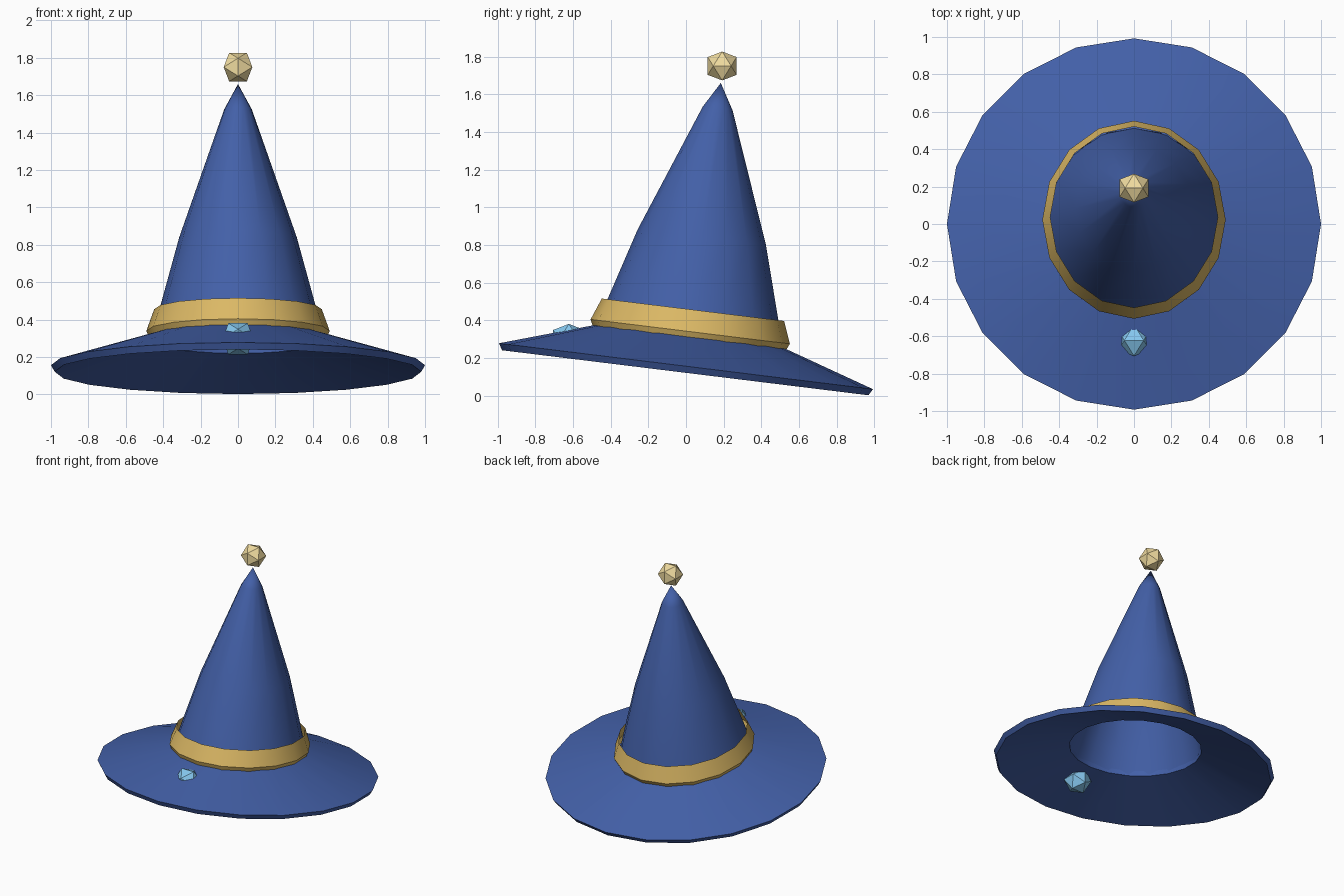
import bpy, bmesh, math

if "Cube" in bpy.data.objects:
    bpy.data.objects.remove(bpy.data.objects["Cube"])

TILT = math.radians(-7)      # the hat leans back
BASE_Z = 0.156               # height of the brim edge centre


def material(name, rgb):
    m = bpy.data.materials.new(name)
    m.diffuse_color = (*rgb, 1)
    m.use_nodes = True
    m.node_tree.nodes["Principled BSDF"].inputs["Base Color"].default_value = m.diffuse_color
    return m


BLUE = material("blue_felt", (0.056, 0.117, 0.392))
GOLD = material("gold_band", (0.71, 0.48, 0.13))
PALE = material("pale_gold", (0.87, 0.71, 0.35))
GEM = material("light_blue", (0.24, 0.58, 0.87))


def finish(name, bm, mat, smooth):
    bmesh.ops.recalc_face_normals(bm, faces=bm.faces)
    me = bpy.data.meshes.new(name)
    bm.to_mesh(me)
    bm.free()
    me.materials.append(mat)
    for p in me.polygons:
        p.use_smooth = smooth
    if smooth:
        me.set_sharp_from_angle(angle=math.radians(35))
    ob = bpy.data.objects.new(name, me)
    bpy.context.collection.objects.link(ob)
    return ob


def loft(name, rings, sides, mat, tip=None, closed=False):
    """Skin elliptical rings (rx, ry, height), then lean the part back."""
    bm = bmesh.new()
    loops = []
    for rx, ry, h in rings:
        angles = [2 * math.pi * i / sides for i in range(sides)]
        loops.append([bm.verts.new((rx * math.cos(a), ry * math.sin(a), h)) for a in angles])
    pairs = list(zip(loops, loops[1:]))
    if closed:
        pairs.append((loops[-1], loops[0]))
    for lo, hi in pairs:
        for i in range(sides):
            j = (i + 1) % sides
            bm.faces.new((lo[i], lo[j], hi[j], hi[i]))
    if tip is not None:
        top = bm.verts.new((0, 0, tip))
        for i in range(sides):
            bm.faces.new((loops[-1][i], loops[-1][(i + 1) % sides], top))
    ob = finish(name, bm, mat, True)
    ob.rotation_euler.x = TILT
    ob.location.z = BASE_Z
    return ob


def icosahedron(name, radius, location, mat):
    """Twenty-sided stone with an edge, not a corner, pointing up."""
    t = (1 + math.sqrt(5)) / 2
    k = radius / math.hypot(1, t)
    bm = bmesh.new()
    for a in (-k, k):
        for b in (-k * t, k * t):
            for co in ((a, 0, b), (0, b, a), (b, a, 0)):
                bm.verts.new(co)
    bmesh.ops.convex_hull(bm, input=bm.verts)
    ob = finish(name, bm, mat, False)
    ob.location = location


# wide brim with a thin edge and an open centre
loft("brim", [(1, 1, 0), (0.455, 0.495, 0.162), (0.455, 0.495, 0.125), (0.98, 0.98, -0.035)],
     20, BLUE, closed=True)

# hollow pointed crown, slightly oval
loft("crown", [(0.465, 0.505, 0.13), (0.42, 0.457, 0.302), (0.314, 0.343, 0.69), (0.074, 0.08, 1.378)],
     16, BLUE, tip=1.515)

# band standing a little clear of the crown
loft("hat_band", [(0.468, 0.51, 0.135), (0.49, 0.533, 0.185), (0.448, 0.4875, 0.302)], 16, GOLD)

# floating tip ornament and brim stone
icosahedron("tip_ornament", 0.09, (0, 0.192, 1.75), PALE)
icosahedron("brim_stone", 0.098, (0, -0.622, 0.297), GEM)
